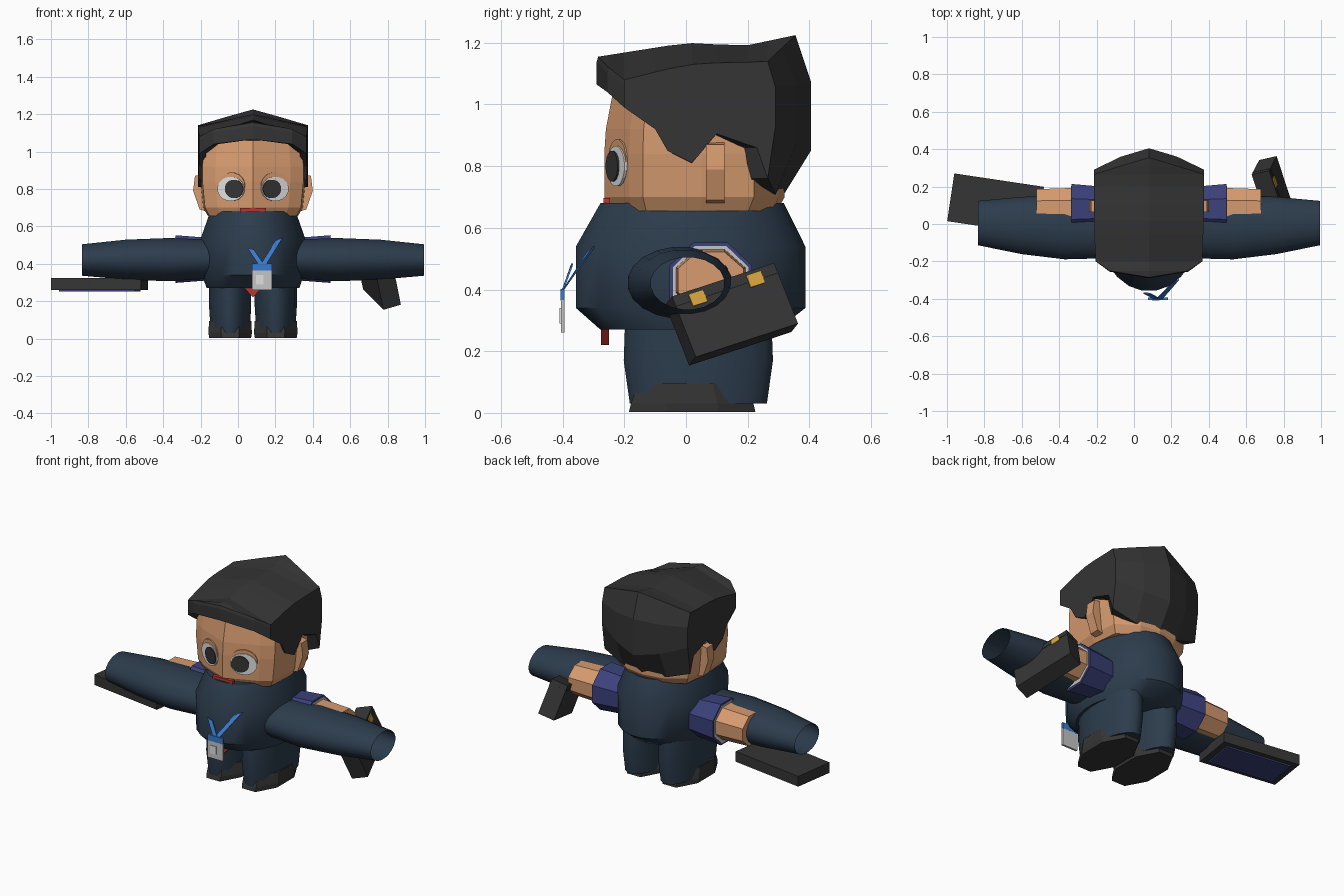
import bpy, bmesh
from math import sin, cos, pi, radians
from mathutils import Vector, Matrix, Euler

default_cube = bpy.data.objects.get("Cube")
if default_cube:
    bpy.data.objects.remove(default_cube, do_unlink=True)

CENTRE = 0.08  # the body's middle plane


def material(name, r, g, b):
    m = bpy.data.materials.new(name)
    m.use_nodes = True
    m.diffuse_color = (r, g, b, 1)
    bsdf = next(n for n in m.node_tree.nodes if n.type == 'BSDF_PRINCIPLED')
    bsdf.inputs["Base Color"].default_value = (r, g, b, 1)
    return m


SKIN = material("skin", 0.68, 0.33, 0.16)
BLACK = material("charcoal", 0.035, 0.035, 0.035)
NAVY = material("navy cloth", 0.025, 0.045, 0.073)
INDIGO = material("indigo cloth", 0.045, 0.053, 0.2)
BLUE = material("ribbon blue", 0.04, 0.2, 0.62)
GREY = material("badge grey", 0.56, 0.56, 0.56)
WHITE = material("eye white", 0.75, 0.75, 0.75)
GOLD = material("gold", 0.7, 0.38, 0.05)
RED = material("red", 0.48, 0.035, 0.03)


def finish(bm, name, mat, smooth=False):
    """Turn a bmesh into a coloured object."""
    bmesh.ops.remove_doubles(bm, verts=bm.verts[:], dist=0.0005)
    bmesh.ops.recalc_face_normals(bm, faces=bm.faces[:])
    mesh = bpy.data.meshes.new(name)
    bm.to_mesh(mesh)
    bm.free()
    mesh.materials.append(mat)
    ob = bpy.data.objects.new(name, mesh)
    bpy.context.collection.objects.link(ob)
    if smooth:
        bpy.ops.object.select_all(action='DESELECT')
        ob.select_set(True)
        bpy.context.view_layer.objects.active = ob
        bpy.ops.object.shade_smooth_by_angle(angle=radians(40))
    return ob


def stack(name, rings, mat, smooth=False, caps=True):
    """Skin a list of closed point rings."""
    bm = bmesh.new()
    rows = [[bm.verts.new(p) for p in ring] for ring in rings]
    n = len(rows[0])
    for a, b in zip(rows, rows[1:]):
        for i in range(n):
            j = (i + 1) % n
            bm.faces.new((a[i], a[j], b[j], b[i]))
    if caps:
        bm.faces.new(rows[0])
        bm.faces.new(rows[-1])
    return finish(bm, name, mat, smooth)


def oval(n, u, v, ru, rv):
    turn = pi / n
    return [(u + ru * cos(turn + 2 * pi * i / n), v + rv * sin(turn + 2 * pi * i / n))
            for i in range(n)]


def upright(name, sections, mat, n=24, smooth=True):
    """Sections are (z, x, y, x radius, y radius)."""
    rings = [[(x, y, z) for x, y in oval(n, *rest)] for z, *rest in sections]
    return stack(name, rings, mat, smooth)


def sideways(name, side, sections, mat, n=16, smooth=True, caps=True):
    """Sections are (distance from middle, y, z, y radius, z radius)."""
    rings = [[(CENTRE + side * d, y, z) for y, z in oval(n, *rest)] for d, *rest in sections]
    return stack(name, rings, mat, smooth, caps)


def box(name, centre, size, mat, turn=Matrix.Identity(4), local=(0, 0, 0)):
    bm = bmesh.new()
    bmesh.ops.create_cube(bm, size=1)
    place = Matrix.Translation(centre) @ turn @ Matrix.Translation(local)
    bmesh.ops.transform(bm, matrix=place @ Matrix.Diagonal((*size, 1)), verts=bm.verts[:])
    return finish(bm, name, mat)


def prism(name, points, offset, mat):
    """Extrude one polygon along an offset."""
    far = [Vector(p) + Vector(offset) for p in points]
    return stack(name, [points, far], mat)


# Torso
upright("torso", [(0.27, CENTRE, 0.01, 0.25, 0.29), (0.34, CENTRE, 0.015, 0.275, 0.375),
                  (0.54, CENTRE, 0.015, 0.28, 0.375), (0.68, CENTRE, 0.02, 0.23, 0.3)], NAVY)

# Head
half = [(0, -0.265), (0.2, -0.185), (0.27, -0.14), (0.28, 0.05), (0.26, 0.22), (0.13, 0.3), (0, 0.32)]
outline = half + [(-x, y) for x, y in half[-2:0:-1]]
levels = [(0.655, 0.86, 0.92), (0.7, 0.95, 1), (0.84, 1, 1), (0.92, 1, 0.98), (1.06, 0.96, 0.88)]
stack("head", [[(CENTRE + x * sx, y * sy, z) for x, y in outline] for z, sx, sy in levels], SKIN)

# Hair: columns run from front centre to back centre, with top, bulge and hem points
columns = [
    (0, -0.285, 1.155, -0.29, 1.11, -0.29, 1.065),
    (0.21, -0.25, 1.12, -0.255, 1.08, -0.255, 1.04),
    (0.285, -0.2, 1.08, -0.2, 1.03, -0.2, 0.99),
    (0.29, -0.1, 1.105, -0.1, 1, -0.1, 0.92),
    (0.29, -0.06, 1.115, -0.06, 0.97, -0.06, 0.85),
    (0.293, 0.02, 1.13, 0.02, 0.96, 0.02, 0.81),
    (0.295, 0.1, 1.135, 0.1, 1, 0.1, 0.905),
    (0.295, 0.2, 1.137, 0.22, 0.98, 0.23, 0.86),
    (0.295, 0.265, 1.14, 0.29, 0.93, 0.265, 0.76),
    (0.15, 0.31, 1.183, 0.36, 0.88, 0.29, 0.71),
    (0, 0.355, 1.225, 0.405, 0.85, 0.3, 0.68)]
ridge = [(-0.285, 1.155), (0, 1.2), (0.19, 1.19), (0.355, 1.225)]


def ridge_height(y):
    for (y0, z0), (y1, z1) in zip(ridge, ridge[1:]):
        if y <= y1:
            return z0 + (z1 - z0) * (y - y0) / (y1 - y0)
    return ridge[-1][1]


bm = bmesh.new()
for side in (-1, 1):
    strips = []
    for x, yt, zt, ym, zm, yb, zb in columns:
        px = CENTRE + side * x
        points = [(CENTRE, yt, ridge_height(yt)), (px, yt, zt), (px, ym, zm + 0.6 * (zt - zm)),
                  (px, ym, zm), (px, yb, zb), (CENTRE + side * x * 0.88, yb * 0.8, zb)]
        strips.append([bm.verts.new(p) for p in points])
    for a, b in zip(strips, strips[1:]):
        for k in range(len(a) - 1):
            bm.faces.new((a[k], b[k], b[k + 1], a[k + 1]))
bmesh.ops.dissolve_degenerate(bm, dist=0.0005, edges=bm.edges[:])
finish(bm, "hair", BLACK)

# Mouth and tie tip
box("mouth", (CENTRE, -0.257, 0.687), (0.14, 0.02, 0.02), RED)
prism("tie_tip", [(CENTRE - 0.055, -0.275, 0.28), (CENTRE + 0.055, -0.275, 0.28),
                  (CENTRE, -0.275, 0.22)], (0, 0.025, 0), RED)

for side, label in ((1, "left"), (-1, "right")):
    # Eyes: thin stacked ovals lying on the slanted cheek plane
    outward = Vector((side * 0.37, -0.93, 0))
    along = Vector((side * 0.93, 0.37, 0))
    base = Vector((CENTRE + side * 0.115, -0.219, 0.8))
    for part, shift, lift, ru, rv, depth, mat in (
            ("eyelid", 0, 0.022, 0.078, 0.066, 0.005, SKIN),
            ("eye", 0, 0, 0.078, 0.066, 0.01, WHITE),
            ("pupil", -0.02, 0, 0.053, 0.05, 0.016, BLACK)):
        disc = [base + along * (u + shift) + Vector((0, 0, v + lift)) + outward * (depth - 0.009)
                for u, v in oval(16, 0, 0, ru, rv)]
        prism(f"{label}_{part}", disc, outward * 0.009, mat)

    # Ears
    ear = [(0.25, 0.88), (0.31, 0.87), (0.32, 0.79), (0.285, 0.69), (0.25, 0.68)]
    prism(label + "_ear", [(CENTRE + side * x, 0.065, z) for x, z in ear], (0, 0.06, 0), SKIN)

    # Wide open sleeves
    sideways(label + "_sleeve", side, [
        (0.22, -0.02, 0.425, 0.165, 0.105), (0.45, -0.018, 0.422, 0.173, 0.117),
        (0.68, -0.008, 0.422, 0.155, 0.108), (0.915, 0.005, 0.42, 0.12, 0.085)],
        NAVY, n=20, caps=False)

    # Inner shirt cuffs with pale lining, and bare forearms
    sideways(label + "_cuff", side, [(0.2, 0.08, 0.425, 0.125, 0.12),
                                     (0.415, 0.08, 0.425, 0.145, 0.138)], INDIGO, 8, False)
    sideways(label + "_cuff_lining", side, [(0.41, 0.08, 0.425, 0.132, 0.126),
                                            (0.418, 0.08, 0.425, 0.132, 0.126)], GREY, 8, False)
    sideways(label + "_forearm", side, [(0.4, 0.08, 0.43, 0.122, 0.108),
                                        (0.6, 0.08, 0.43, 0.115, 0.1)], SKIN, 8, False)

    # Trouser legs and shoes
    hip = CENTRE + side * 0.122
    upright(label + "_leg", [(0.03, hip, 0.04, 0.105, 0.225), (0.17, hip, 0.04, 0.114, 0.245),
                             (0.3, hip, 0.04, 0.114, 0.24)], NAVY, n=20)
    upright(label + "_shoe", [(0.003, hip, 0.02, 0.121, 0.222), (0.03, hip, 0.02, 0.126, 0.215),
                              (0.095, hip, 0.015, 0.122, 0.185)], BLACK, n=8, smooth=False)

# Lanyard and badge
prism("lanyard_left", [(0.12, -0.398, 0.395), (0.15, -0.398, 0.395), (0.24, -0.295, 0.54),
                       (0.2, -0.315, 0.52)], (0, -0.006, 0), BLUE)
prism("lanyard_right", [(0.11, -0.398, 0.395), (0.14, -0.398, 0.395), (0.085, -0.368, 0.475),
                        (0.05, -0.366, 0.485)], (0, -0.006, 0), BLUE)
box("badge", (0.128, -0.4, 0.313), (0.105, 0.012, 0.106), GREY)
box("badge_top", (0.128, -0.4, 0.383), (0.105, 0.013, 0.036), BLUE)
box("badge_photo", (0.115, -0.407, 0.315), (0.04, 0.006, 0.05), WHITE)

# Briefcase held on the left
tilt = Euler((radians(18), radians(-16), radians(13))).to_matrix().to_4x4()
case_centre = (0.75, 0.148, 0.32)
box("briefcase", case_centre, (0.1, 0.365, 0.215), BLACK, tilt)
box("briefcase_seam", case_centre, (0.104, 0.367, 0.006), BLACK, tilt, (0, 0, 0.075))
for y in (-0.103, 0.103):
    box("briefcase_latch", case_centre, (0.012, 0.052, 0.042), GOLD, tilt, (0.05, y, 0.075))

# Tablet held on the right
yaw = Matrix.Rotation(radians(-8.5), 4, 'Z')
tablet_centre = (-0.74, 0.107, 0.292)
box("tablet", tablet_centre, (0.485, 0.258, 0.064), BLACK, yaw)
box("tablet_screen", tablet_centre, (0.41, 0.2, 0.009), INDIGO, yaw, (0, 0, -0.036))
